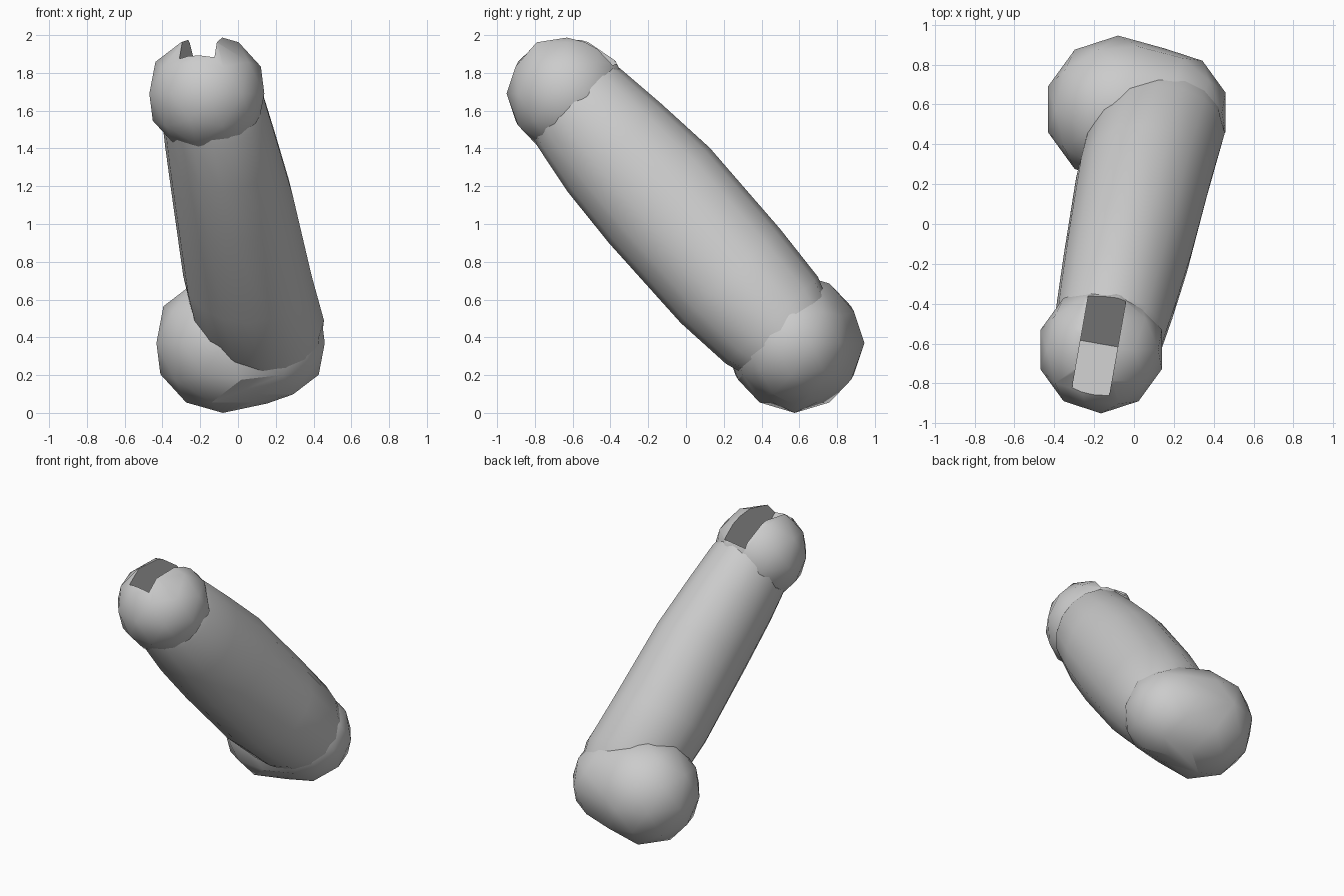
import bpy, bmesh, math
from mathutils import Vector, Matrix

cube = bpy.data.objects.get("Cube")
if cube:
    bpy.data.objects.remove(cube, do_unlink=True)

grey = bpy.data.materials.new("plain_grey")
grey.use_nodes = True
grey.diffuse_color = (0.6, 0.6, 0.6, 1)
for node in grey.node_tree.nodes:
    if node.type == 'BSDF_PRINCIPLED':
        node.inputs["Base Color"].default_value = grey.diffuse_color
        node.inputs["Roughness"].default_value = 0.7


def make_object(name, bm):
    bmesh.ops.recalc_face_normals(bm, faces=bm.faces)
    mesh = bpy.data.meshes.new(name)
    bm.to_mesh(mesh)
    bm.free()
    mesh.materials.append(grey)
    obj = bpy.data.objects.new(name, mesh)
    bpy.context.collection.objects.link(obj)
    return obj


def add_ball(bm, centre, radius):
    bmesh.ops.create_icosphere(bm, subdivisions=2, radius=radius,
                               matrix=Matrix.Translation(centre))


def select_only(obj):
    bpy.ops.object.select_all(action='DESELECT')
    obj.select_set(True)
    bpy.context.view_layer.objects.active = obj


# Direction down the limb and across it, in the side plane
along = Vector((0, 0.69, -0.73)).normalized()
across = Vector((0, 0.73, 0.69)).normalized()

# Small joint ball at the upper front
bm = bmesh.new()
add_ball(bm, (-0.165, -0.63, 1.69), 0.32)
upper_ball = make_object("upper_joint_ball", bm)

# Large joint at the lower back: two balls wrapped in one hull
bm = bmesh.new()
add_ball(bm, (-0.08, 0.575, 0.37), 0.37)
add_ball(bm, (0.155, 0.56, 0.37), 0.32)
hull = bmesh.ops.convex_hull(bm, input=bm.verts)
junk = {g for g in hull["geom_interior"] + hull["geom_unused"]
        if isinstance(g, bmesh.types.BMVert)}
bmesh.ops.delete(bm, geom=list(junk), context='VERTS')
lower_joint = make_object("lower_joint", bm)

# Swelling shaft lofted through oval rings: centre, half width, half depth
rings = [
    ((-0.16, -0.63, 1.69), 0.26, 0.27),
    ((-0.13, -0.57, 1.62), 0.28, 0.30),
    ((-0.085, -0.38, 1.405), 0.30, 0.34),
    ((-0.03, -0.14, 1.15), 0.32, 0.367),
    ((0.05, 0.235, 0.725), 0.34, 0.362),
    ((0.11, 0.455, 0.49), 0.345, 0.335),
    ((0.15, 0.56, 0.37), 0.29, 0.28),
]
SIDES = 16
bm = bmesh.new()
loops = []
for centre, wide, deep in rings:
    loop = []
    for i in range(SIDES):
        a = math.tau * i / SIDES
        offset = Vector((wide * math.cos(a), 0, 0)) + across * deep * math.sin(a)
        loop.append(bm.verts.new(Vector(centre) + offset))
    loops.append(loop)
for low, high in zip(loops, loops[1:]):
    for i in range(SIDES):
        j = (i + 1) % SIDES
        bm.faces.new((low[i], low[j], high[j], high[i]))
bm.faces.new(loops[0])
bm.faces.new(loops[-1])
shaft = make_object("shaft", bm)

# Square slot cutter, tilted to match the shaft
corner = Vector((-0.175, -0.6, 1.62))
profile = [Vector(), across * 0.6, (across - along) * 0.6, along * -0.6]
turn = Matrix.Rotation(math.radians(-10), 3, 'Z')
bm = bmesh.new()
ends = [[bm.verts.new(corner + turn @ (p + Vector((x, 0, 0)))) for p in profile]
        for x in (-0.095, 0.095)]
bm.faces.new(ends[0])
bm.faces.new(ends[1])
for i in range(4):
    j = (i + 1) % 4
    bm.faces.new((ends[0][i], ends[0][j], ends[1][j], ends[1][i]))
cutter = make_object("slot_cutter", bm)
cutter.hide_render = True

for part in (upper_ball, shaft):
    cut = part.modifiers.new("slot", 'BOOLEAN')
    cut.operation = 'DIFFERENCE'
    cut.solver = 'EXACT'
    cut.object = cutter
    select_only(part)
    bpy.ops.object.modifier_apply(modifier=cut.name)
bpy.data.objects.remove(cutter, do_unlink=True)

# Soft shading with crisp slot edges
for part in (upper_ball, lower_joint, shaft):
    select_only(part)
    bpy.ops.object.shade_smooth_by_angle(angle=math.radians(35))
